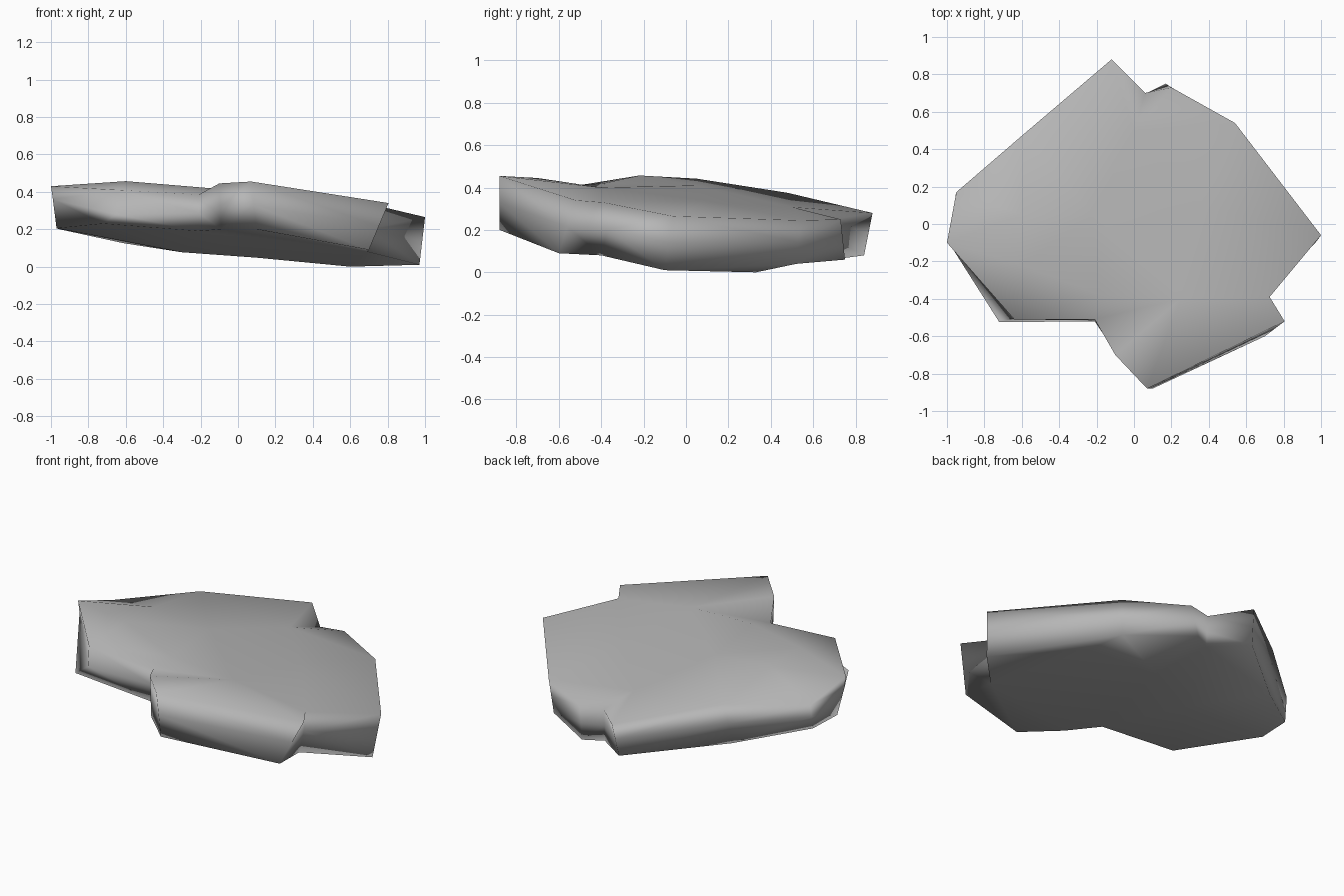
import bpy
import bmesh
from mathutils import Vector
from mathutils.geometry import delaunay_2d_cdt

cube = bpy.data.objects.get("Cube")
if cube:
    bpy.data.objects.remove(cube, do_unlink=True)

# Stone colour
stone = bpy.data.materials.new("stone_grey")
stone.use_nodes = True
colour = (0.47, 0.47, 0.47, 1)
stone.diffuse_color = colour
shader = stone.node_tree.nodes["Principled BSDF"]
shader.inputs["Base Color"].default_value = colour
shader.inputs["Roughness"].default_value = 0.9

# Upper rim, counter-clockwise from the front tip
upper_rim = [
    (.07, -.88, .455), (.805, -.52, .34), (.725, -.39, .33), (1, -.06, .265),
    (.54, .54, .245), (.2, .73, .25), (.06, .7, .25), (-.12, .88, .28),
    (-.59, .48, .375), (-.95, .17, .345), (-1, -.1, .43),
    (-.64, -.51, .41), (-.21, -.51, .385), (-.1, -.7, .445),
]

# Lower rim, one point below each upper point
lower_rim = [
    (.1, -.88, .2), (.7, -.6, .09), (.69, -.4, .08), (.97, -.1, .01),
    (.52, .52, .04), (.17, .75, .06), (.06, .69, .06), (-.14, .84, .08),
    (-.61, .43, .125), (-.955, .15, .2), (-.97, -.06, .205),
    (-.72, -.525, .23), (-.21, -.52, .19), (-.09, -.7, .2),
]

# Low bumps inside the top and the underside
top_bumps = [(-.6, -.22, .457), (-.6, .05, .442), (-.18, -.38, .422),
             (-.22, .05, .41), (.25, -.4, .4), (.35, .1, .338), (0, .5, .308)]
under_bumps = [(-.3, .1, .077), (.6, .33, 0), (.1, .3, .048)]

# Undercut grooves, by rim index
grooves = {2: (.7, -.37, .2), 10: (-.99, -.1, .36), 11: (-.65, -.505, .28)}

bm = bmesh.new()


def add_points(points):
    return [bm.verts.new(p) for p in points]


def cap(ring, inner, flip):
    """Fill a rim with triangles that pass through the inner points."""
    verts = ring + inner
    count = len(ring)
    edges = [(i, (i + 1) % count) for i in range(count)]
    flat = [Vector((v.co.x, v.co.y)) for v in verts]
    result = delaunay_2d_cdt(flat, edges, [], 1, 0.0001)
    for face in result[2]:
        corners = [verts[result[3][i][0]] for i in face]
        bm.faces.new(corners[::-1] if flip else corners)


def band(low, high):
    """Join two rims with a strip of faces."""
    count = len(low)
    for i in range(count):
        j = (i + 1) % count
        bm.faces.new((low[i], low[j], high[j], high[i]))


middle_rim = [grooves.get(i, (Vector(a) + Vector(b)) / 2)
              for i, (a, b) in enumerate(zip(upper_rim, lower_rim))]
top, middle, bottom = map(add_points, (upper_rim, middle_rim, lower_rim))
cap(top, add_points(top_bumps), False)
cap(bottom, add_points(under_bumps), True)
band(bottom, middle)
band(middle, top)
bmesh.ops.triangulate(bm, faces=bm.faces[:], quad_method='SHORT_EDGE')
bmesh.ops.recalc_face_normals(bm, faces=bm.faces)

# Smooth rock slab
mesh = bpy.data.meshes.new("rock_slab")
for face in bm.faces:
    face.smooth = True
bm.to_mesh(mesh)
bm.free()
mesh.materials.append(stone)
slab = bpy.data.objects.new("rock_slab", mesh)
bpy.context.collection.objects.link(slab)

# Broad faces keep even shading up to the rims
shading = slab.modifiers.new("even_shading", 'WEIGHTED_NORMAL')
shading.mode = 'FACE_AREA'
